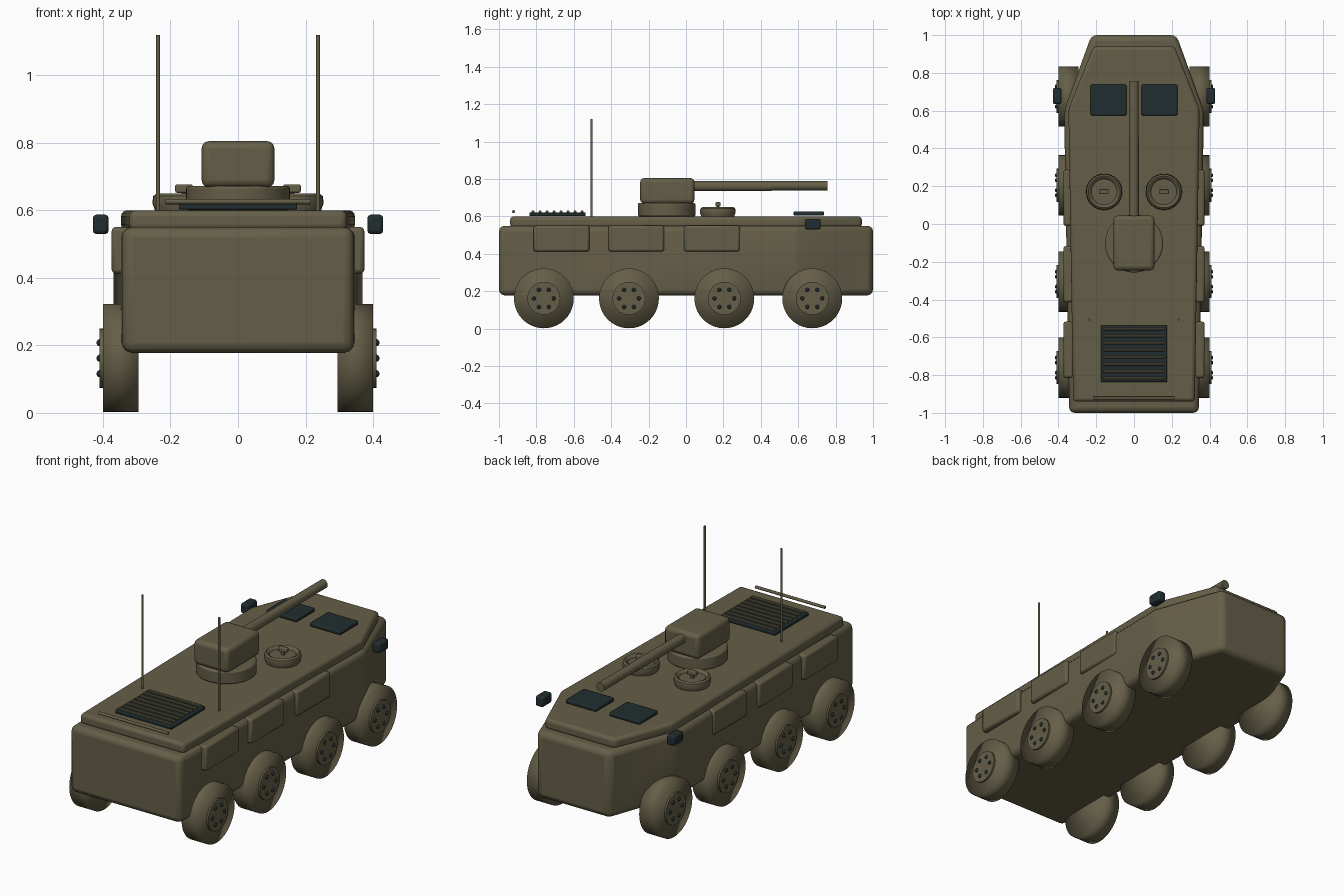
import bpy, bmesh, math
from mathutils import Matrix, Vector

if "Cube" in bpy.data.objects:
    bpy.data.objects.remove(bpy.data.objects["Cube"])


def material(name, rgb):
    m = bpy.data.materials.new(name)
    m.diffuse_color = (*rgb, 1)
    m.use_nodes = True
    m.node_tree.nodes["Principled BSDF"].inputs["Base Color"].default_value = m.diffuse_color
    return m


OLIVE = material("olive_paint", (0.130, 0.113, 0.064))
DARK = material("dark_glass", (0.015, 0.027, 0.029))


def finish(bm, name, mat, bevel=0, segments=3, smooth=35):
    bmesh.ops.recalc_face_normals(bm, faces=bm.faces)
    me = bpy.data.meshes.new(name)
    bm.to_mesh(me)
    bm.free()
    me.materials.append(mat)
    ob = bpy.data.objects.new(name, me)
    bpy.context.collection.objects.link(ob)
    if bevel:
        mod = ob.modifiers.new("bevel", 'BEVEL')
        mod.width, mod.segments = bevel, segments
        mod.limit_method, mod.angle_limit = 'ANGLE', math.radians(20)
    bpy.ops.object.select_all(action='DESELECT')
    ob.select_set(True)
    bpy.context.view_layer.objects.active = ob
    if smooth:
        bpy.ops.object.shade_smooth_by_angle(angle=math.radians(smooth))
    else:
        bpy.ops.object.shade_smooth()
    return ob


def box(name, mat, lo, hi, bevel=0.0, segments=2):
    lo, hi = Vector(lo), Vector(hi)
    bm = bmesh.new()
    m = Matrix.Translation((lo + hi) / 2) @ Matrix.Diagonal((*(hi - lo), 1))
    bmesh.ops.create_cube(bm, size=1, matrix=m)
    return finish(bm, name, mat, bevel, segments)


def rod(name, mat, a, b, r, sides=24, bevel=0, smooth=35):
    a, b = Vector(a), Vector(b)
    bm = bmesh.new()
    rot = (b - a).to_track_quat('Z', 'Y').to_matrix().to_4x4()
    bmesh.ops.create_cone(bm, cap_ends=True, segments=sides, radius1=r, radius2=r,
                          depth=(b - a).length, matrix=Matrix.Translation((a + b) / 2) @ rot)
    return finish(bm, name, mat, bevel, 2, smooth)


def slab(name, half, z0, z1, bevel):
    # half: right-hand outline from rear to nose, mirrored to the left
    outline = half + [(-x, y) for x, y in reversed(half)]
    bm = bmesh.new()
    base = bm.faces.new([bm.verts.new((x, y, z0)) for x, y in outline])
    top = bmesh.ops.extrude_face_region(bm, geom=[base])["geom"]
    bmesh.ops.translate(bm, vec=(0, 0, z1 - z0),
                        verts=[v for v in top if isinstance(v, bmesh.types.BMVert)])
    return finish(bm, name, OLIVE, bevel)


def lathe(name, mat, profile, centre, sides=32):
    bm = bmesh.new()
    vs = [bm.verts.new((r, 0, z)) for r, z in profile]
    es = [bm.edges.new(p) for p in zip(vs, vs[1:])]
    bmesh.ops.spin(bm, geom=vs + es, cent=(0, 0, 0), axis=(0, 0, 1),
                   angle=2 * math.pi, steps=sides)
    bmesh.ops.remove_doubles(bm, verts=bm.verts, dist=1e-5)
    bmesh.ops.translate(bm, vec=centre, verts=bm.verts)
    return finish(bm, name, mat)


# Hull and raised deck
slab("hull", [(0.343, -1.0), (0.37, 0.60), (0.225, 1.0)], 0.178, 0.55, 0.03)
slab("deck", [(0.322, -0.94), (0.347, 0.61), (0.215, 0.94)], 0.54, 0.60, 0.018)

# Wheels with hubs and bolt circles
for side, tag in ((1, "right"), (-1, "left")):
    for i, y in enumerate((-0.76, -0.305, 0.205, 0.675)):
        z = 0.162
        rod(f"wheel_{tag}_{i}", OLIVE, (side * 0.295, y, z), (side * 0.40, y, z), 0.16, 40, smooth=0)
        rod(f"hub_{tag}_{i}", OLIVE, (side * 0.36, y, z), (side * 0.41, y, z), 0.088, 32)
        bm = bmesh.new()
        for k in range(6):
            a = k * math.pi / 3
            p = (side * 0.409, y + 0.053 * math.cos(a), z + 0.053 * math.sin(a))
            bmesh.ops.create_uvsphere(bm, u_segments=10, v_segments=6, radius=0.011,
                                      matrix=Matrix.Translation(p))
        finish(bm, f"bolts_{tag}_{i}", DARK, smooth=60)

    def pair(name, mat, x0, x1, y0, y1, z0, z1, bevel):
        xs = sorted((side * x0, side * x1))
        return box(f"{name}_{tag}", mat, (xs[0], y0, z0), (xs[1], y1, z1), bevel)

    # Side stowage boxes
    for i, y in enumerate((-0.815, -0.415, -0.01)):
        pair(f"side_box_{i}", OLIVE, 0.32, 0.374, y, y + 0.298, 0.412, 0.551, 0.012)

    # Mirrors, front windows and antennas
    pair("mirror", DARK, 0.383, 0.43, 0.635, 0.72, 0.53, 0.587, 0.01)
    pair("window", DARK, 0.04, 0.23, 0.575, 0.738, 0.605, 0.627, 0.006)
    rod(f"antenna_{tag}", OLIVE, (side * 0.237, -0.505, 0.60), (side * 0.237, -0.505, 1.12), 0.006, 12)

    # Roof hatches with handles
    lathe(f"hatch_{tag}", OLIVE, [(0, 0.60), (0.088, 0.60), (0.096, 0.622), (0.093, 0.642), (0.084, 0.65),
                                  (0.074, 0.645), (0.068, 0.634), (0, 0.634)], (side * 0.158, 0.17, 0))
    pair("hatch_handle", OLIVE, 0.134, 0.186, 0.158, 0.184, 0.652, 0.677, 0.005)
    pair("handle_post", OLIVE, 0.152, 0.168, 0.165, 0.177, 0.63, 0.66, 0.0)

# Turret with gun
rod("turret_ring", OLIVE, (0, -0.103, 0.60), (0, -0.103, 0.672), 0.154, 40, 0.008)
box("turret", OLIVE, (-0.108, -0.245, 0.668), (0.108, 0.045, 0.805), 0.022, 3)
rod("gun_barrel", OLIVE, (0, 0.0, 0.764), (0, 0.757, 0.764), 0.025)
rod("gun_sleeve", OLIVE, (0, 0.0, 0.761), (0, 0.457, 0.761), 0.026)

# Engine grille, slats and rear rail
box("grille", DARK, (-0.175, -0.837, 0.602), (0.175, -0.537, 0.622), 0.005)
for i in range(8):
    y = -0.818 + i * 0.0375
    rod(f"grille_slat_{i}", OLIVE, (-0.162, y, 0.624), (0.162, y, 0.624), 0.008, 10)
rod("rear_rail", OLIVE, (-0.215, -0.922, 0.626), (0.215, -0.922, 0.626), 0.008, 12)
